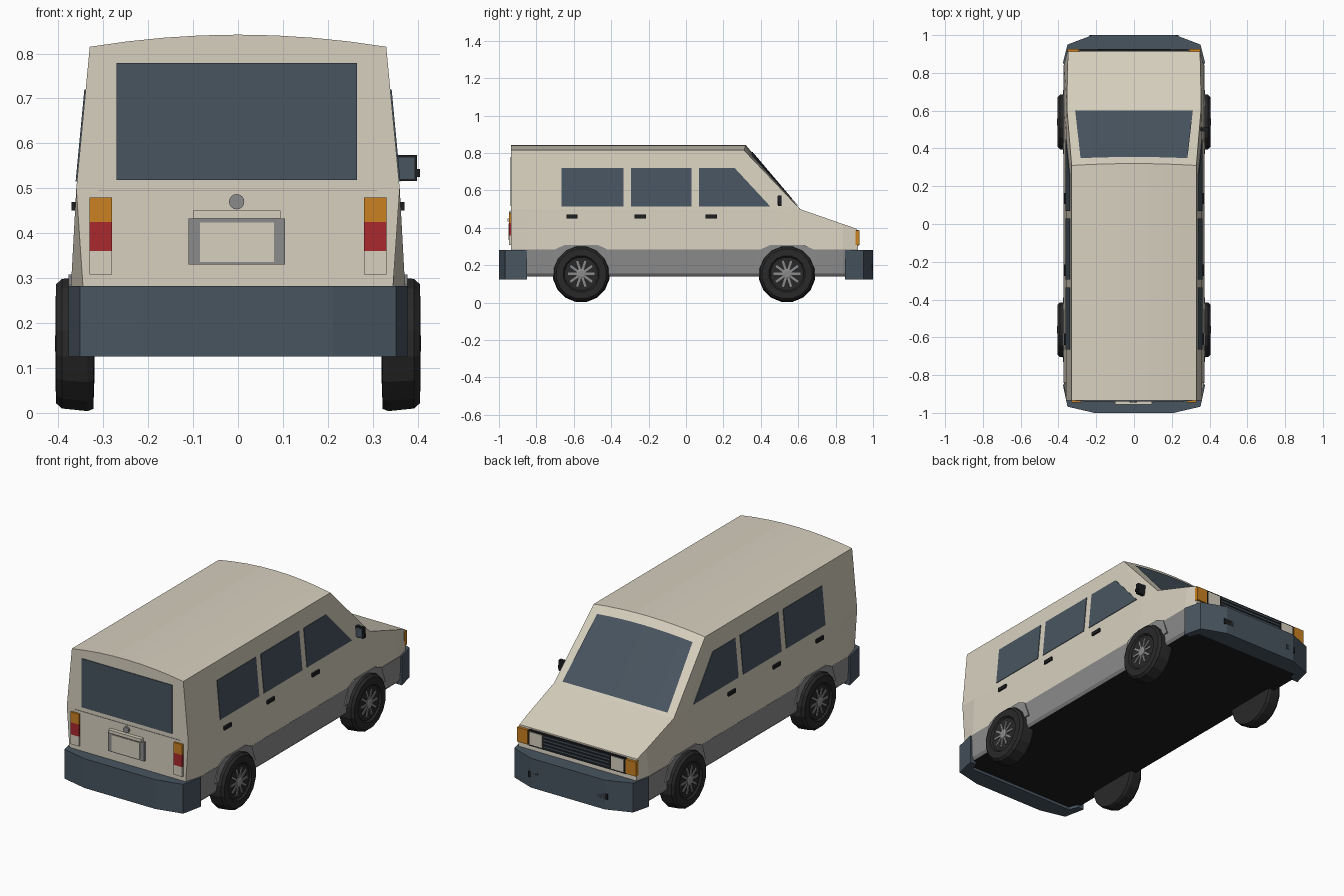
import bpy, bmesh, math
from mathutils import Vector, Matrix

if "Cube" in bpy.data.objects:
    bpy.data.objects.remove(bpy.data.objects["Cube"])


def material(name, r, g, b):
    m = bpy.data.materials.new(name)
    m.use_nodes = True
    m.diffuse_color = (r, g, b, 1)
    node = next(n for n in m.node_tree.nodes if n.type == 'BSDF_PRINCIPLED')
    node.inputs["Base Color"].default_value = (r, g, b, 1)
    node.inputs["Roughness"].default_value = 0.7
    return m


CREAM = material("cream paint", 0.68, 0.63, 0.52)
SLATE = material("slate glass and bumper", 0.065, 0.09, 0.117)
GREY = material("grey trim", 0.26, 0.26, 0.26)
TYRE = material("tyre rubber", 0.022, 0.022, 0.022)
BLACK = material("black plastic", 0.012, 0.013, 0.015)
ORANGE = material("orange lamp", 0.6, 0.22, 0.015)
RED = material("red lamp", 0.4, 0.022, 0.027)


def finish(name, bm, *mats):
    bmesh.ops.recalc_face_normals(bm, faces=bm.faces)
    mesh = bpy.data.meshes.new(name)
    bm.to_mesh(mesh)
    bm.free()
    for m in mats:
        mesh.materials.append(m)
    ob = bpy.data.objects.new(name, mesh)
    bpy.context.collection.objects.link(ob)
    return ob


def loft(bm, rings, caps=True, closed=True):
    rows = [[bm.verts.new(p) for p in ring] for ring in rings]
    n = len(rows[0])
    for a, b in zip(rows, rows[1:]):
        for i in range(n if closed else n - 1):
            j = (i + 1) % n
            bm.faces.new((a[i], a[j], b[j], b[i]))
    if caps:
        bm.faces.new(rows[0])
        bm.faces.new(rows[-1])
    bmesh.ops.remove_doubles(bm, verts=bm.verts, dist=0.0005)


def prism(name, points, offset, mat):
    """Extrude a flat outline along an offset."""
    bm = bmesh.new()
    loft(bm, [points, [Vector(p) + Vector(offset) for p in points]])
    return finish(name, bm, mat)


def box(name, x, y, z, mat):
    pts = [(x[0], y[0], z[0]), (x[1], y[0], z[0]), (x[1], y[1], z[0]), (x[0], y[1], z[0])]
    return prism(name, pts, (0, 0, z[1] - z[0]), mat)


def side_box(name, s, x, y, z, mat):
    return box(name, sorted((s * x[0], s * x[1])), y, z, mat)


# Body shell: rings from tail to nose, with a crowned roof
COLS = [1 - i / 4 for i in range(9)]


def roof(k, y):
    return Vector((0.33 * k, y - 0.01 * k * k, 0.842 - 0.027 * k * k))


def cowl(k):
    return Vector((0.355 * k, 0.61, 0.5))


def ring(bottom, belt, top):
    def flip(p):
        return (-p[0], p[1], p[2])
    return [bottom, belt] + top + [flip(belt), flip(bottom)]


def tail_roof(y):
    return [Vector((0.33 * k, y, 0.842 - 0.027 * k * k)) for k in COLS]


def hood(w, y, z):
    return [(w * k, y, z) for k in COLS]


body = bmesh.new()
loft(body, [
    ring((0.345, -0.935, 0.28), (0.36, -0.935, 0.5), tail_roof(-0.935)),
    ring((0.372, -0.84, 0.28), (0.36, -0.84, 0.5), tail_roof(-0.84)),
    ring((0.372, 0.49, 0.28), (0.36, 0.49, 0.5), [roof(k, 0.32) for k in COLS]),
    ring((0.372, 0.61, 0.28), (0.355, 0.61, 0.5), [cowl(k) for k in COLS]),
    ring((0.37, 0.84, 0.28), (0.352, 0.84, 0.42), hood(0.352, 0.84, 0.42)),
    ring((0.35, 0.92, 0.28), (0.348, 0.912, 0.395), hood(0.348, 0.912, 0.395)),
])
finish("body_shell", body, CREAM)

# Lower sill band with a black floor
plan = [(0.345, -0.933), (0.372, -0.84), (0.372, 0.84), (0.35, 0.918)]
plan += [(-x, y) for x, y in reversed(plan)]
sill = bmesh.new()
loft(sill, [[(x * f, y, z) for x, y in plan]
            for f, z in ((0.96, 0.14), (0.99, 0.155), (1.002, 0.283))])
sill_ob = finish("lower_sill", sill, GREY, BLACK)
for f in sill_ob.data.polygons:
    f.material_index = int(f.normal.z < -0.9)

# Bumpers wrapping around both ends
for name, e, mid, corner in (("front_bumper", 1, 0.22, 0.95), ("rear_bumper", -1, 0.21, 0.967)):
    half = [(mid, 1.0), (0.352, corner), (0.377, 0.85), (0.34, 0.85), (0.32, 0.9)]
    outline = half + [(-x, y) for x, y in reversed(half)]
    prism(name, [(x, y * e, 0.125) for x, y in outline], (0, 0, 0.157), SLATE)

# Windscreen glass following the crown
glass = bmesh.new()
rows = []
for t, w in ((0.04, 0.88), (0.89, 0.85)):
    rows.append([cowl(k * w).lerp(roof(k * w, 0.32), t) + Vector((0, 0.003, 0.0025)) for k in COLS])
loft(glass, rows, caps=False, closed=False)
screen = finish("windscreen", glass, SLATE)
if screen.data.polygons[0].normal.z < 0:
    screen.data.flip_normals()


# Side windows, handles, arches and lamps on both sides
def wall(s, y, z):
    return (s * (0.36 - 0.0952 * (z - 0.5) - 0.003), y, z)


def spin(bm, profile, s, cy, steps=16):
    rings = []
    for r, x in profile:
        rings.append([(s * x, cy + r * math.cos(a), 0.154 + r * math.sin(a))
                      for a in (math.tau * (i + 0.5) / steps for i in range(steps))])
    loft(bm, rings)


WINDOWS = {"rear": (-0.665, -0.335, -0.335), "middle": (-0.295, 0.03, 0.03), "front": (0.07, 0.45, 0.26)}
ARCH = [(-0.17, 0.2), (-0.14, 0.285), (-0.09, 0.308), (0.09, 0.308), (0.14, 0.285), (0.17, 0.2)]
TYRE_PROFILE = [(0.09, 0.32), (0.148, 0.322), (0.153, 0.335), (0.147, 0.392),
                (0.135, 0.405), (0.098, 0.406), (0.09, 0.397)]

for side, s in (("left", 1), ("right", -1)):
    for pos, (y0, y1, y2) in WINDOWS.items():
        pts = [wall(s, y0, 0.515), wall(s, y1, 0.515), wall(s, y2, 0.72), wall(s, y0, 0.72)]
        prism(f"{side}_{pos}_window", pts, (s * 0.006, 0, 0), SLATE)
    for pos, y in (("rear", -0.61), ("middle", -0.245), ("front", 0.135)):
        side_box(f"{side}_{pos}_handle", s, (0.355, 0.371), (y - 0.03, y + 0.03), (0.451, 0.47), BLACK)

    for pos, cy in (("rear", -0.56), ("front", 0.54)):
        prism(f"{side}_{pos}_arch", [(s * 0.35, cy + y, z) for y, z in ARCH], (s * 0.027, 0, 0), GREY)
        tyre = bmesh.new()
        spin(tyre, TYRE_PROFILE, s, cy)
        finish(f"{side}_{pos}_tyre", tyre, TYRE)
        hub = bmesh.new()
        spin(hub, [(0.026, 0.39), (0.026, 0.404), (0.018, 0.407)], s, cy, 12)
        for i in range(10):
            spot = (Matrix.Translation((s * 0.398, cy, 0.154)) @ Matrix.Rotation(math.tau * i / 10, 4, 'X')
                    @ Matrix.Translation((0, 0.047, 0)) @ Matrix.Diagonal((0.008, 0.05, 0.012, 1)))
            bmesh.ops.create_cube(hub, size=1, matrix=spot)
        finish(f"{side}_{pos}_wheel_spokes", hub, GREY)

    # Tail lamp stack
    for part, z0, z1, mat in (("indicator", 0.425, 0.48, ORANGE), ("brake", 0.36, 0.425, RED),
                              ("reverse", 0.308, 0.36, CREAM)):
        side_box(f"{side}_tail_{part}", s, (0.281, 0.331), (-0.946, -0.93), (z0, z1), mat)

    # Headlamp, corner indicator and bumper lamp
    side_box(f"{side}_headlamp", s, (0.205, 0.28), (0.9, 0.927), (0.312, 0.38), CREAM)
    side_box(f"{side}_front_indicator", s, (0.29, 0.353), (0.905, 0.927), (0.308, 0.385), ORANGE)
    side_box(f"{side}_bumper_lamp", s, (0.175, 0.235), (0.98, 1.0), (0.178, 0.21), BLACK)

# Grille with horizontal bars
box("grille_panel", (-0.288, 0.288), (0.9, 0.923), (0.303, 0.388), BLACK)
for i in range(4):
    z = 0.318 + i * 0.018
    box(f"grille_bar_{i + 1}", (-0.195, 0.195), (0.915, 0.926), (z, z + 0.007), SLATE)

# Tailgate: window, seam, lock and number plate
box("rear_window", (-0.27, 0.265), (-0.939, -0.932), (0.518, 0.779), SLATE)
box("tailgate_seam", (-0.31, 0.31), (-0.937, -0.932), (0.4935, 0.4955), GREY)
box("plate_frame", (-0.11, 0.105), (-0.945, -0.93), (0.33, 0.433), GREY)
box("number_plate", (-0.085, 0.08), (-0.948, -0.94), (0.336, 0.424), CREAM)
box("plate_hood", (-0.1, 0.095), (-0.955, -0.93), (0.433, 0.45), CREAM)
lock = bmesh.new()
bmesh.ops.create_cone(lock, cap_ends=True, segments=16, radius1=0.017, radius2=0.017, depth=0.014,
                      matrix=Matrix.Translation((-0.003, -0.938, 0.47)) @ Matrix.Rotation(math.pi / 2, 4, 'X'))
finish("tailgate_lock", lock, GREY)

# Single door mirror
box("mirror_arm", (0.345, 0.405), (0.492, 0.505), (0.525, 0.543), BLACK)
box("mirror_housing", (0.352, 0.398), (0.492, 0.51), (0.516, 0.574), BLACK)
box("mirror_glass", (0.357, 0.393), (0.489, 0.493), (0.521, 0.569), SLATE)
